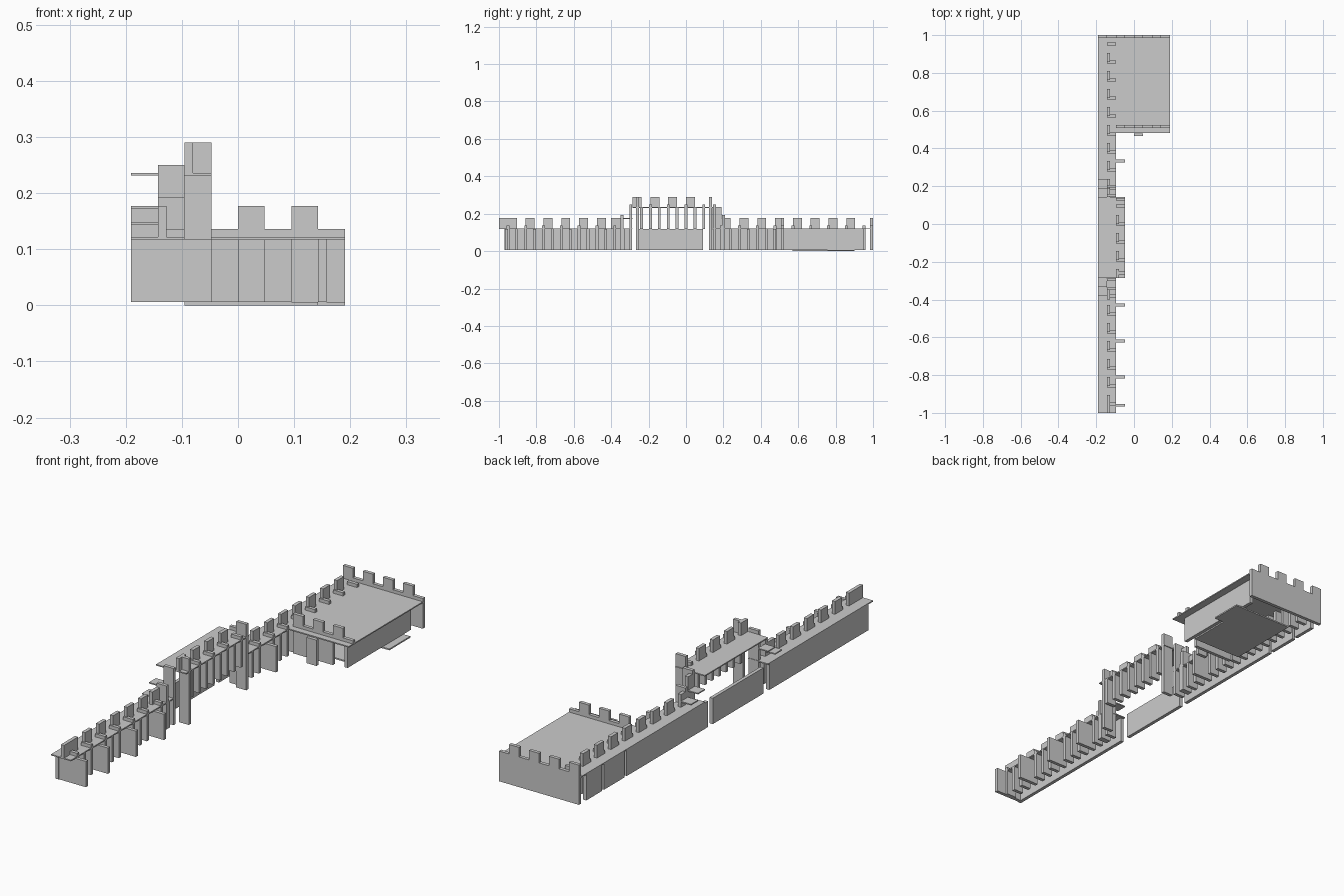
import bpy

if "Cube" in bpy.data.objects:
    bpy.data.objects.remove(bpy.data.objects["Cube"])

U = 1 / 21          # layout module
T = 0.015           # panel thickness
B, D = 0.006, 0.117 # wall foot and walkway underside


def box(name, x0, x1, y0, y1, z0, z1):
    """Axis-aligned box from its limits."""
    x, y, z = (x0, x1), (y0, y1), (z0, z1)
    v = [(a, b, c) for a in x for b in y for c in z]
    f = [(0, 1, 3, 2), (4, 6, 7, 5), (0, 4, 5, 1), (2, 3, 7, 6), (0, 2, 6, 4), (1, 5, 7, 3)]
    m = bpy.data.meshes.new(name)
    m.from_pydata(v, [], f)
    o = bpy.data.objects.new(name, m)
    bpy.context.collection.objects.link(o)
    return o


# Outer wall panels, with narrow gaps
for a, b in [(-.97, -.295), (-.255, .09), (.122, .675), (.69, .83), (.845, .95)]:
    box("outer_wall", -4 * U, -4 * U + T, a, b, B, D)

# Low walkways either side of the raised section
box("walkway_front", -4 * U, -2 * U, -1, -6 * U, D, .122)
box("walkway_back", -4 * U, -2 * U, 3 * U, 1, D, .122)

# Low walkway ribs and merlons
for k in range(-20, 21):
    if -7 < k < 4:
        continue
    y = k * U
    top = .136 if k % 2 == 0 else D
    box("walkway_rib", -3 * U, -2 * U, y - T / 2, y + T / 2, B, top)
    if k % 2 == 0 and k < 20 and k != -8:
        box("merlon", -3 * U, -3 * U + T, y, y + U, D, .177)
box("end_merlon", -3 * U, -3 * U + T, -1, -20 * U, D, .177)
box("corner_merlon", -3 * U, -3 * U + T, -8.4 * U, -7.2 * U, D, .177)

# End panel and buttresses on the inner side
box("end_panel", -4 * U, -U, -20 * U - T, -20 * U, B, D)
for k in (-17, -13, -9, 7):
    box("buttress", -2 * U, -U, k * U - T / 2, k * U + T / 2, B, D)

# Raised gallery
box("gallery_floor", -4 * U, -U, -6 * U, 3 * U, .231, .236)
for k in range(-5, 3):
    y = k * U
    top = .25 if k % 2 == 0 else .231
    box("gallery_rib", -2 * U, -U, y - T / 2, y + T / 2, D, top)
    if k % 2 == 0 and k < 2:
        box("gallery_merlon", -2 * U, -2 * U + T, y, y + U, .235, .29)
box("gallery_merlon", -2 * U, -2 * U + T, -6 * U, -5 * U, .235, .29)
for y in (-5.6 * U, 2.6 * U):
    box("gallery_end_panel", -2 * U, -U, y, y + T, B, .29)

# Stepped links between the walkway and the gallery
for side, y in ((-1, -6 * U), (1, 3 * U)):
    for i, z in enumerate((.172, .143)):
        a, b = sorted((y + side * i * U, y + side * (i + 1) * U))
        box("step", -4 * U, -3 * U, a, b, z, z + .005)
    for i, z in enumerate((.25, .193)):
        c = y + side * (.2 + i) * U
        box("step_side", -3 * U, -2 * U, c - T / 2, c + T / 2, B, z)
box("step_wall", -3 * U, -3 * U + T, 3 * U, 4 * U, D, .235)

# Keep: roof, walls, floor
box("keep_roof", -2 * U, 4 * U, 10.1 * U, 1, D, .122)
box("keep_back_wall", -4 * U, 4 * U, 1 - T, 1, B, .136)
box("keep_front_wall", -2 * U, 2 * U, 11 * U - T, 11 * U, B, D)
box("keep_front_parapet", -2 * U, 4 * U, 11 * U - T, 11 * U, .122, .136)
box("keep_front_pier", 0, U, .465, .48, B, D)
box("keep_side_wall", 3 * U, 3 * U + T, .52, .95, B, D)
box("keep_floor", -2 * U, 3 * U, .57, .9, 0, .006)
box("door_sill", 3 * U, 4 * U, .757, .9, 0, .006)
for k in (-4, -2, 0, 2):
    box("back_merlon", k * U, (k + 1) * U, 1 - T, 1, .136, .177)
    if k > -4:
        box("front_merlon", k * U, (k + 1) * U, 11 * U - T, 11 * U, .136, .177)
